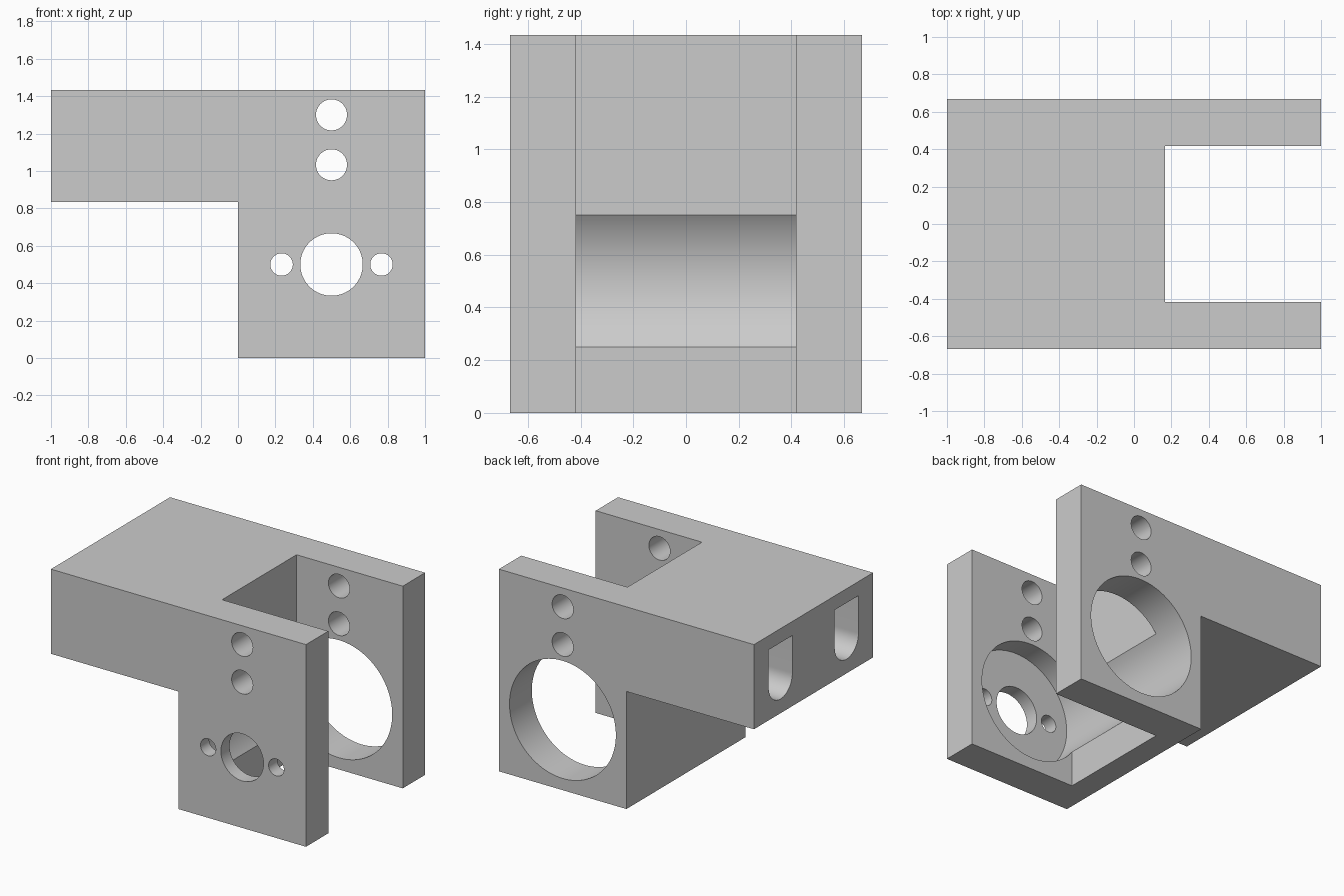
import bpy, bmesh
from math import pi, sin, cos
from mathutils import Vector

cube = bpy.data.objects.get("Cube")
if cube:
    bpy.data.objects.remove(cube, do_unlink=True)

grey = bpy.data.materials.new("light_grey")
grey.use_nodes = True
grey.diffuse_color = (0.6, 0.6, 0.6, 1)
grey.node_tree.nodes["Principled BSDF"].inputs["Base Color"].default_value = (0.6, 0.6, 0.6, 1)


def prism(name, points, direction):
    """Extrude a closed loop of 3D points along a direction."""
    bm = bmesh.new()
    face = bm.faces.new([bm.verts.new(p) for p in points])
    result = bmesh.ops.extrude_face_region(bm, geom=[face])
    moved = [g for g in result["geom"] if isinstance(g, bmesh.types.BMVert)]
    bmesh.ops.translate(bm, vec=Vector(direction), verts=moved)
    bmesh.ops.recalc_face_normals(bm, faces=bm.faces[:])
    mesh = bpy.data.meshes.new(name)
    bm.to_mesh(mesh)
    bm.free()
    mesh.materials.append(grey)
    obj = bpy.data.objects.new(name, mesh)
    bpy.context.collection.objects.link(obj)
    return obj


def round_cutter(name, x, z, radius, y0, y1, sides=64):
    """Cylinder running along y."""
    ring = [(x + radius * cos(2 * pi * i / sides), y0, z + radius * sin(2 * pi * i / sides))
            for i in range(sides)]
    return prism(name, ring, (0, y1 - y0, 0))


# Bracket body: arm on top, housing block below
half = 0.667
outline = [(-1, 0.833), (0, 0.833), (0, 0), (1, 0), (1, 1.433), (-1, 1.433)]
body = prism("bracket_body", [(x, -half, z) for x, z in outline], (0, 2 * half, 0))

cutters = []

# Open pocket between the two side plates
pocket = [(0.167, -0.417), (1.2, -0.417), (1.2, 0.417), (0.167, 0.417)]
cutters.append(prism("pocket_cutter", [(x, y, -0.1) for x, y in pocket], (0, 0, 1.7)))

# Large bore from the back, stopping inside the front plate
cutters.append(round_cutter("bore_cutter", 0.5, 0.5, 0.417, -0.57, 0.8, 96))

# Shaft hole and its two screw holes in the front plate
cutters.append(round_cutter("shaft_cutter", 0.5, 0.5, 0.167, -0.8, -0.3))
for side in (-1, 1):
    cutters.append(round_cutter("screw_cutter", 0.5 + side * 0.267, 0.5, 0.06, -0.8, -0.3, 48))

# Two pin holes through both plates
for z in (1.033, 1.3):
    cutters.append(round_cutter("pin_cutter", 0.5, z, 0.083, -0.8, 0.8, 48))

# Blind slots in the arm end: flat top, round bottom
r = 0.133
for side in (-1, 1):
    arc = [(-1.1, side * 0.37 + r * cos(a), 1.067 + r * sin(a))
           for a in [pi + pi * i / 24 for i in range(25)]]
    top = [(-1.1, side * 0.37 + r, 1.333), (-1.1, side * 0.37 - r, 1.333)]
    cutters.append(prism("slot_cutter", arc + top, (0.6, 0, 0)))

# Apply the cuts, then remove the cutters
bpy.ops.object.select_all(action="DESELECT")
bpy.context.view_layer.objects.active = body
body.select_set(True)
for cutter in cutters:
    cutter.hide_render = True
    mod = body.modifiers.new("cut", "BOOLEAN")
    mod.operation = "DIFFERENCE"
    mod.solver = "EXACT"
    mod.object = cutter
    bpy.ops.object.modifier_apply(modifier=mod.name)
    bpy.data.objects.remove(cutter, do_unlink=True)

bpy.ops.object.shade_smooth_by_angle(angle=pi / 6)
